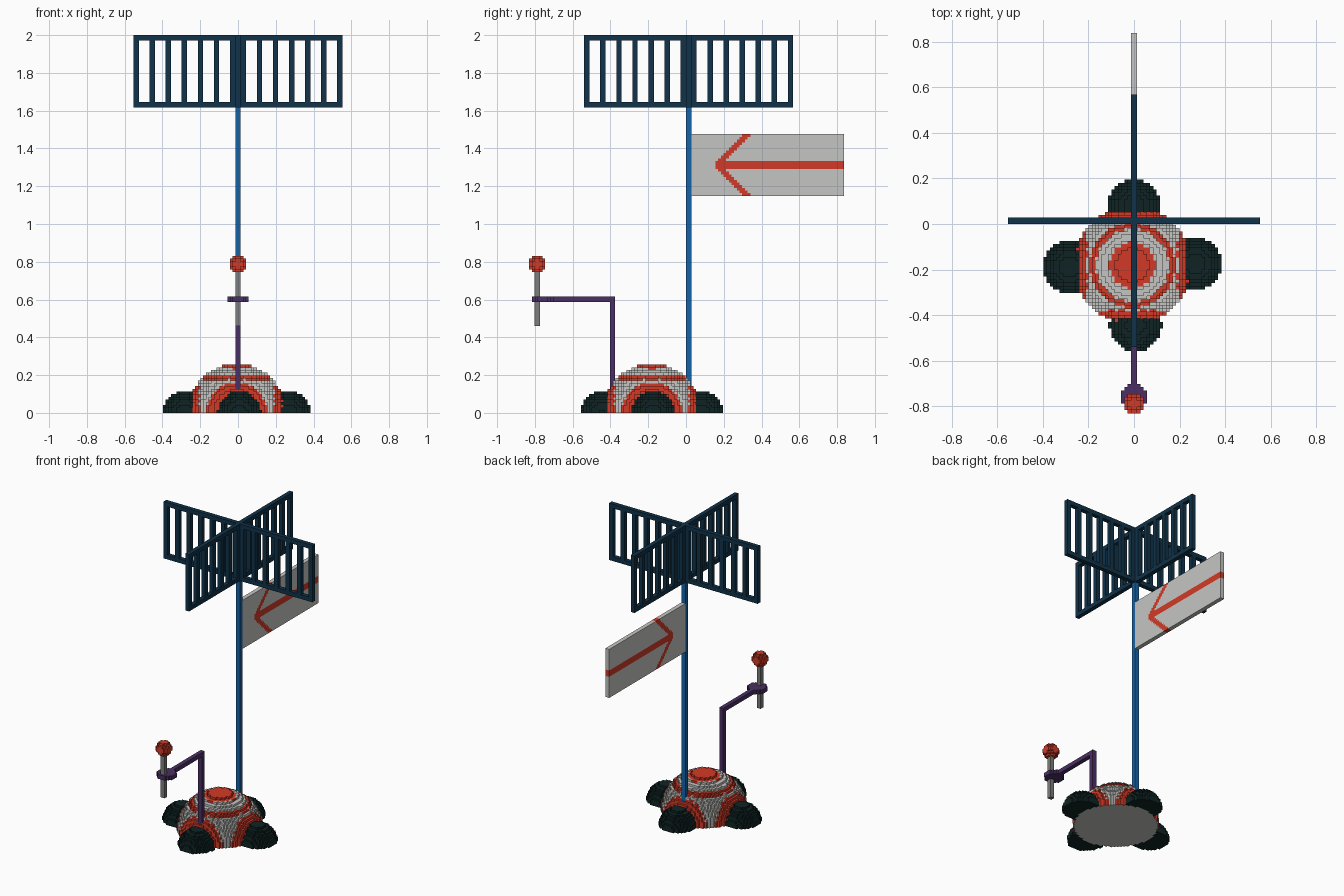
import bpy, bmesh, math
from mathutils import Vector

cube = bpy.data.objects.get("Cube")
if cube:
    bpy.data.objects.remove(cube, do_unlink=True)

U = 2 / 141          # edge of one block
POLE_Y = 0.014       # mast axis
BODY = Vector((-0.007, -0.181, 0))
R_BODY = 18.3        # dome radius in blocks
R_FOOT = 8.1


def material(name, rgb):
    m = bpy.data.materials.new(name)
    m.use_nodes = True
    col = (*rgb, 1)
    m.diffuse_color = col
    m.node_tree.nodes["Principled BSDF"].inputs["Base Color"].default_value = col
    return m


WHITE = material("light grey", (0.56, 0.56, 0.55))
RED = material("red", (0.65, 0.042, 0.02))
FOOT = material("black green", (0.005, 0.017, 0.017))
NAVY = material("dark navy", (0.005, 0.032, 0.066))
BLUE = material("blue", (0.008, 0.125, 0.38))
PURPLE = material("purple", (0.07, 0.028, 0.125))
STEEL = material("mid grey", (0.2, 0.21, 0.2))


def finish(name, bm, mats):
    bmesh.ops.remove_doubles(bm, verts=bm.verts, dist=U * 0.01)
    me = bpy.data.meshes.new(name)
    bm.to_mesh(me)
    bm.free()
    for m in mats:
        me.materials.append(m)
    ob = bpy.data.objects.new(name, me)
    bpy.context.collection.objects.link(ob)
    return ob


def blocks(name, cells, origin, mats, under=None):
    """Skin of a set of unit blocks; cells maps (i, j, k) to a material index.
    Block (0, 0, 0) is centred on the origin."""
    bm = bmesh.new()
    for c, mi in cells.items():
        for axis in range(3):
            for s in (-1, 1):
                n = list(c)
                n[axis] += s
                if tuple(n) in cells:
                    continue
                a, b = (axis + 1) % 3, (axis + 2) % 3
                ring = [(-1, -1), (1, -1), (1, 1), (-1, 1)]
                vs = []
                for p, q in (ring if s > 0 else ring[::-1]):
                    v = Vector(c)
                    v[axis] += s / 2
                    v[a] += p / 2
                    v[b] += q / 2
                    vs.append(bm.verts.new(Vector(origin) + v * U))
                f = bm.faces.new(vs)
                f.material_index = under if under is not None and axis == 2 and s < 0 else mi
    return finish(name, bm, mats)


def boxes(name, mat, spans):
    """Boxes given as (x0, x1, y0, y1, z0, z1)."""
    bm = bmesh.new()
    for x0, x1, y0, y1, z0, z1 in spans:
        geo = bmesh.ops.create_cube(bm, size=1)["verts"]
        for v in geo:
            v.co = ((x0 + x1) / 2 + v.co.x * (x1 - x0),
                    (y0 + y1) / 2 + v.co.y * (y1 - y0),
                    (z0 + z1) / 2 + v.co.z * (z1 - z0))
    me_ob = finish(name, bm, [mat])
    return me_ob


# Dome body with ring bands around the top and the four feet
def dome_colour(x, y, z):
    top = math.hypot(x, y)
    if z > 10 and (top < 7.2 or 11.2 < top < 13.3):
        return 1
    side = min(math.hypot(x, z), math.hypot(y, z))
    return 1 if side < 11.3 and top > 12 else 0


dome = {}
for i in range(-19, 20):
    for j in range(-19, 20):
        for k in range(19):
            if i * i + j * j + (k + 0.5) ** 2 <= R_BODY ** 2:
                dome[i, j, k] = dome_colour(i, j, k + 0.5)
blocks("dome_body", dome, BODY + Vector((0, 0, U / 2)), [WHITE, RED], under=0)

# Four half-round feet, left clear of the dome
feet = {"front_foot": (1, -18.5), "back_foot": (0.5, 18.5),
        "right_foot": (-19.5, -0.5), "left_foot": (19.5, 0.5)}
for name, (cx, cy) in feet.items():
    cells = {}
    for i in range(-29, 30):
        for j in range(-29, 30):
            for k in range(9):
                near = (i - cx) ** 2 + (j - cy) ** 2 + (k + 0.5) ** 2 <= R_FOOT ** 2
                if near and (i, j, k) not in dome:
                    cells[i, j, k] = 0
    blocks(name, cells, BODY + Vector((0, 0, U / 2)), [FOOT])

# Mast
boxes("mast", BLUE, [(-U, U, POLE_Y - U, POLE_Y + U, 0.1, 114 * U)])

# Two crossed slatted frames on the mast
Z0, Z1 = 114 * U, 2.0
HALF = 39 * U
spans = [(-HALF, HALF, Z0, Z0 + 2 * U), (-HALF, HALF, Z1 - 2 * U, Z1)]
for n in range(7):
    a = -HALF + 6 * n * U
    spans += [(a, a + 2 * U, Z0, Z1), (-a - 2 * U, -a, Z0, Z1)]
spans.append((-U, U, Z0, Z1))
boxes("cross_frame_sideways", NAVY,
      [(a, b, POLE_Y - U, POLE_Y + U, c, d) for a, b, c, d in spans])
boxes("cross_frame_lengthways", NAVY,
      [(-U, U, POLE_Y + a, POLE_Y + b, c, d) for a, b, c, d in spans[:-1]])

# Sign board with an arrow pointing to the mast
sign = {}
for j in range(57):
    for k in range(23):
        dk = abs(k - 11)
        tip = 9 + max(0, dk - 1)
        red = tip <= j < tip + 3 or (dk <= 1 and j >= 9)
        for i in (0, 1):
            sign[i, j, k] = int(red)
blocks("sign_board", sign, (-U / 2, POLE_Y + 1.5 * U, 1.149 + U / 2), [WHITE, RED])

# Bent arm reaching forward from the dome
boxes("arm", PURPLE, [(-U, U, -0.403, -0.375, 0.12, 0.615),
                      (-U, U, -0.72, -0.403, 0.615 - 2 * U, 0.615)])


# Round clamp, stick and ball at the end of the arm
def ball_cells(r, flat=None):
    out = {}
    n = math.ceil(r)
    for i in range(-n, n):
        for j in range(-n, n):
            for k in range(-n, n) if flat is None else range(flat):
                z = k + 0.5 if flat is None else 0
                if (i + .5) ** 2 + (j + .5) ** 2 + z * z <= r * r:
                    out[i, j, k] = 0
    return out


STICK_Y = -0.788
blocks("clamp", ball_cells(4.1, flat=2),
       (U / 2, -0.758 + U / 2, 0.615 - 1.5 * U), [PURPLE])
boxes("stick", STEEL, [(-U, U, STICK_Y - U, STICK_Y + U, 0.46, 0.76)])
blocks("ball", ball_cells(3.1), (U / 2, STICK_Y + U / 2, 0.788 + U / 2), [RED])
